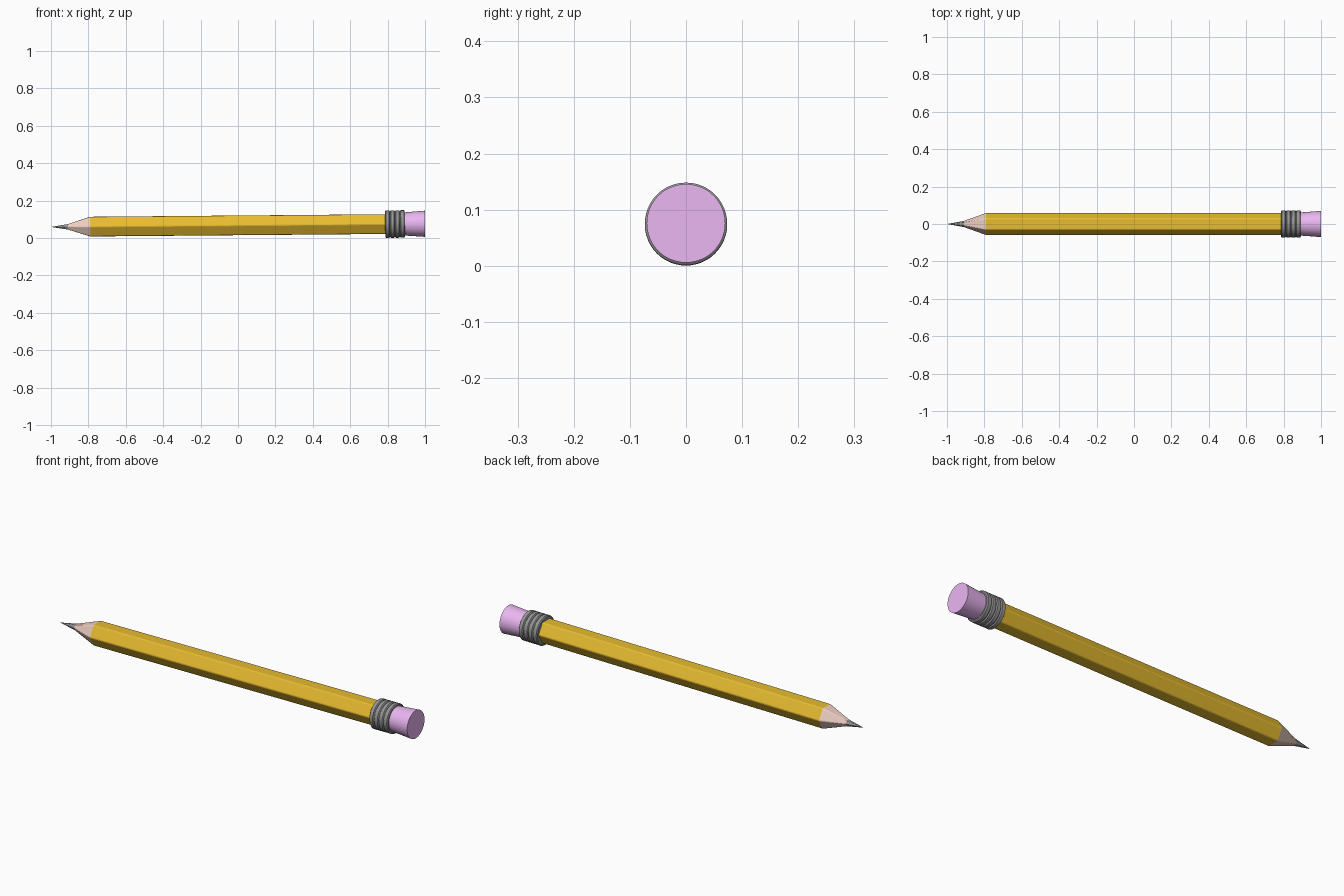
import bpy, bmesh
from math import sin, cos, pi, radians
from mathutils import Matrix

if "Cube" in bpy.data.objects:
    bpy.data.objects.remove(bpy.data.objects["Cube"])

# slight tilt: the axis rises towards the eraser end
SLOPE = 0.0085
TILT = Matrix.Translation((0, 0, 0.0672)) @ Matrix.Rotation(-SLOPE, 4, 'Y')


def ring_circle(n):
    return [(cos(2 * pi * i / n), sin(2 * pi * i / n)) for i in range(n)]


def ring_hex():
    # unit hexagon with rounded corners, corners pointing to +-y
    pts = []
    for i in range(6):
        a = i * pi / 3
        for d in (-30, -10, 10, 30):
            b = a + radians(d)
            pts.append((0.8 * cos(a) + 0.2 * 0.866 * cos(b) / 0.866 * 0.8,
                        0.8 * sin(a) + 0.2 * 0.866 * sin(b) / 0.866 * 0.8))
    return pts


def loft(name, section, profile, color=None, smooth=None):
    """Sweep a section along x; profile is a list of (x, radius)."""
    bm = bmesh.new()
    rings = []
    for x, r in profile:
        if r == 0:
            rings.append([bm.verts.new((x, 0, 0))])
        else:
            rings.append([bm.verts.new((x, r * u, r * v)) for u, v in section])
    n = len(section)
    for a, b in zip(rings, rings[1:]):
        for i in range(n):
            j = (i + 1) % n
            if len(a) == 1:
                bm.faces.new((a[0], b[j], b[i]))
            else:
                bm.faces.new((a[i], a[j], b[j], b[i]))
    for ring in (rings[0], rings[-1]):
        if len(ring) > 1:
            bm.faces.new(ring)
    bmesh.ops.recalc_face_normals(bm, faces=bm.faces)
    bm.transform(TILT)
    me = bpy.data.meshes.new(name)
    bm.to_mesh(me)
    bm.free()
    ob = bpy.data.objects.new(name, me)
    bpy.context.collection.objects.link(ob)
    if color:
        mat = bpy.data.materials.new(name)
        mat.diffuse_color = (*color, 1)
        mat.use_nodes = True
        mat.node_tree.nodes["Principled BSDF"].inputs["Base Color"].default_value = mat.diffuse_color
        me.materials.append(mat)
    if smooth:
        bpy.context.view_layer.objects.active = ob
        ob.select_set(True)
        bpy.ops.object.shade_smooth_by_angle(angle=radians(smooth))
        ob.select_set(False)
    return ob


hexagon = ring_hex()
circle = ring_circle(48)

# painted hexagonal barrel
loft("barrel", hexagon, [(-0.79, 0.0617), (0.8, 0.0617)], (0.8, 0.5, 0.03))
# sharpened wood and lead
loft("wood_cone", hexagon, [(-0.91, 0.017), (-0.79, 0.0617)], (0.85, 0.62, 0.54))
loft("lead", hexagon, [(-1.0, 0), (-0.91, 0.017)], (0.3, 0.3, 0.3))

# ribbed ferrule
ribs = []
for i in range(4):
    x = 0.787 + i * 0.0265
    ribs += [(x, 0.068), (x + 0.004, 0.0735), (x + 0.021, 0.0735), (x + 0.025, 0.068)]
loft("ferrule", circle, ribs, (0.3, 0.3, 0.3), 30)

# flared eraser
loft("eraser", circle, [(0.88, 0.061), (1.0, 0.07)], (0.82, 0.47, 0.88), 30)
